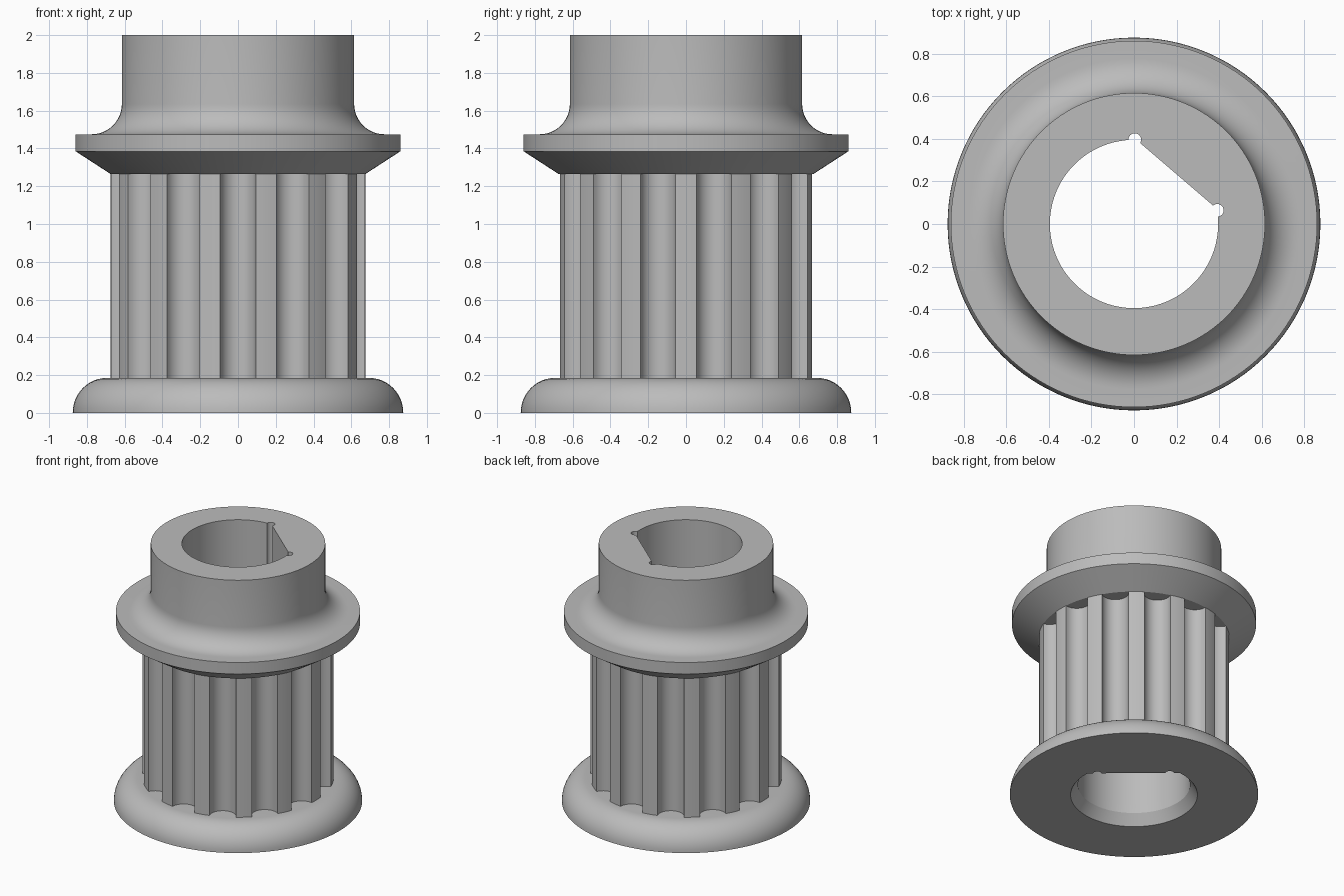
import bpy
import bmesh
from math import sin, cos, radians, pi

if "Cube" in bpy.data.objects:
    bpy.data.objects.remove(bpy.data.objects["Cube"], do_unlink=True)

SEGMENTS = 128
TEETH = 14
BARREL_RADIUS = 0.675
BARREL_BOTTOM, BARREL_TOP = 0.185, 1.265
BORE_RADIUS = 0.395
FLAT_ANGLE = radians(49.4)

metal = bpy.data.materials.new("plain grey metal")
metal.use_nodes = True
grey = (0.5, 0.5, 0.5, 1)
metal.diffuse_color = grey
metal.node_tree.nodes["Principled BSDF"].inputs["Base Color"].default_value = grey


def arc(radius, start, end, steps, cx=0, cy=0):
    """Points along an arc, angles in degrees."""
    angles = [radians(start + (end - start) * i / steps) for i in range(steps + 1)]
    return [(cx + radius * cos(a), cy + radius * sin(a)) for a in angles]


def loft(name, sections):
    """Solid through (outline, z) sections with matching point counts."""
    bm = bmesh.new()
    rings = [[bm.verts.new((x, y, z)) for x, y in outline] for outline, z in sections]
    n = len(rings[0])
    for low, high in zip(rings, rings[1:]):
        for i in range(n):
            j = (i + 1) % n
            bm.faces.new((low[i], low[j], high[j], high[i]))
    bm.faces.new(rings[0][::-1])
    bm.faces.new(rings[-1])
    bmesh.ops.recalc_face_normals(bm, faces=bm.faces)
    mesh = bpy.data.meshes.new(name)
    bm.to_mesh(mesh)
    bm.free()
    mesh.materials.append(metal)
    obj = bpy.data.objects.new(name, mesh)
    bpy.context.collection.objects.link(obj)
    return obj


def lathe(name, profile):
    """Round solid from (radius, z) profile points."""
    return loft(name, [(arc(r, 0, 360, SEGMENTS)[:-1], z) for r, z in profile])


def select_only(obj):
    bpy.ops.object.select_all(action="DESELECT")
    obj.select_set(True)
    bpy.context.view_layer.objects.active = obj


def cut(obj, cutter):
    mod = obj.modifiers.new("cut", "BOOLEAN")
    mod.operation = "DIFFERENCE"
    mod.solver = "EXACT"
    mod.object = cutter
    select_only(obj)
    bpy.ops.object.modifier_apply(modifier=mod.name)


# Bottom flange with a rounded rim
rim = arc(0.18, 0, 90, 12, 0.695, 0)
bottom_flange = lathe("bottom_flange", [(r, z * BARREL_BOTTOM / 0.18) for r, z in rim])

# Top flange with a conical underside, a fillet and the hub above it
fillet = arc(0.16, 270, 180, 12, 0.775, 1.635)
top_flange_and_hub = lathe(
    "top_flange_and_hub",
    [(BARREL_RADIUS, BARREL_TOP), (0.86, 1.385), (0.86, 1.475)] + fillet + [(0.615, 2)])

# Toothed barrel: round grooves between narrow lands
outline = []
pitch = 2 * pi / TEETH
groove_radius, groove_centre = 0.095, 0.668
half_groove = radians(8.1)
for i in range(TEETH):
    a = -pi / 2 + i * pitch
    for k in range(13):
        t = pi * k / 12
        radial = groove_centre - groove_radius * sin(t)
        side = -groove_radius * cos(t)
        outline.append((radial * cos(a) - side * sin(a), radial * sin(a) + side * cos(a)))
    for k in range(1, 4):
        b = a + half_groove + (pitch - 2 * half_groove) * k / 4
        outline.append((BARREL_RADIUS * cos(b), BARREL_RADIUS * sin(b)))
toothed_barrel = loft("toothed_barrel", [(outline, BARREL_BOTTOM), (outline, BARREL_TOP)])

# Bore cutter: round hole with one flat and a relief notch at each end of it
relief_u, relief_v, relief_r = 0.303, 0.255, 0.03
bore = (arc(relief_r, -82, 132, 10, relief_u, relief_v)
        + arc(BORE_RADIUS, 44.5, 315.5, 96)[1:-1]
        + arc(relief_r, -132, 82, 10, relief_u, -relief_v))
bore_cutter = loft("bore_cutter", [(bore, -0.1), (bore, 2.1)])

# Chamfer cutter: widens the round part of the bore at the bottom
chamfer_cutter = loft("chamfer_cutter", [
    (arc(r, 46.6, 313.4, 96), z) for r, z in ((0.479, -0.05), (0.389, 0.09))])

for cutter in (bore_cutter, chamfer_cutter):
    cutter.rotation_euler.z = FLAT_ANGLE
    cutter.hide_render = True
bpy.context.view_layer.update()

parts = (bottom_flange, toothed_barrel, top_flange_and_hub)
for part in parts:
    cut(part, bore_cutter)
cut(bottom_flange, chamfer_cutter)

for cutter in (bore_cutter, chamfer_cutter):
    bpy.data.objects.remove(cutter, do_unlink=True)

for part in parts:
    select_only(part)
    bpy.ops.object.shade_smooth_by_angle(angle=radians(25))
